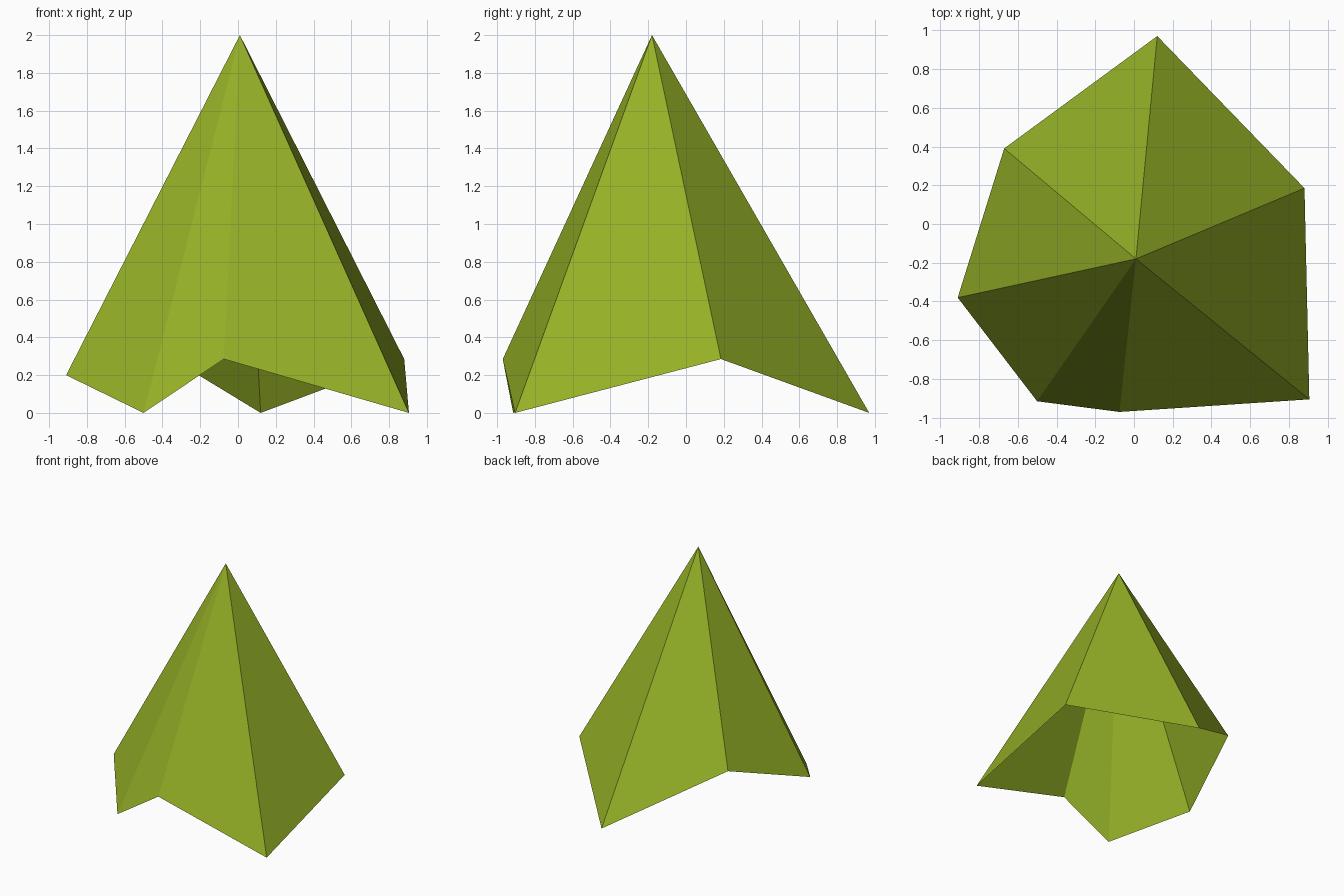
import bpy
import bmesh

# Remove the default object
cube = bpy.data.objects.get("Cube")
if cube:
    bpy.data.objects.remove(cube, do_unlink=True)

# Leaf green, the only colour
green = bpy.data.materials.new("leaf_green")
green.use_nodes = True
colour = (0.30, 0.44, 0.02, 1.0)
green.diffuse_color = colour
shader = next(n for n in green.node_tree.nodes if n.type == "BSDF_PRINCIPLED")
shader.inputs["Base Color"].default_value = colour
shader.inputs["Roughness"].default_value = 0.9

# Tip and jagged lower rim, counter-clockwise from the back point
tip = (0.01, -0.18, 2.0)
rim = [
    (0.12, 0.97, 0.0),
    (-0.67, 0.39, 0.48),
    (-0.91, -0.38, 0.20),
    (-0.50, -0.915, 0.0),
    (-0.075, -0.97, 0.285),
    (0.905, -0.905, 0.0),
    (0.88, 0.185, 0.285),
]

# Open, hollow canopy: one flat triangle from each rim edge to the tip
bm = bmesh.new()
apex = bm.verts.new(tip)
ring = [bm.verts.new(p) for p in rim]
for i, v in enumerate(ring):
    face = bm.faces.new((v, ring[(i + 1) % len(ring)], apex))
    face.smooth = False
bm.normal_update()

mesh = bpy.data.meshes.new("tree_canopy")
bm.to_mesh(mesh)
bm.free()
mesh.materials.append(green)
canopy = bpy.data.objects.new("tree_canopy", mesh)
bpy.context.collection.objects.link(canopy)
